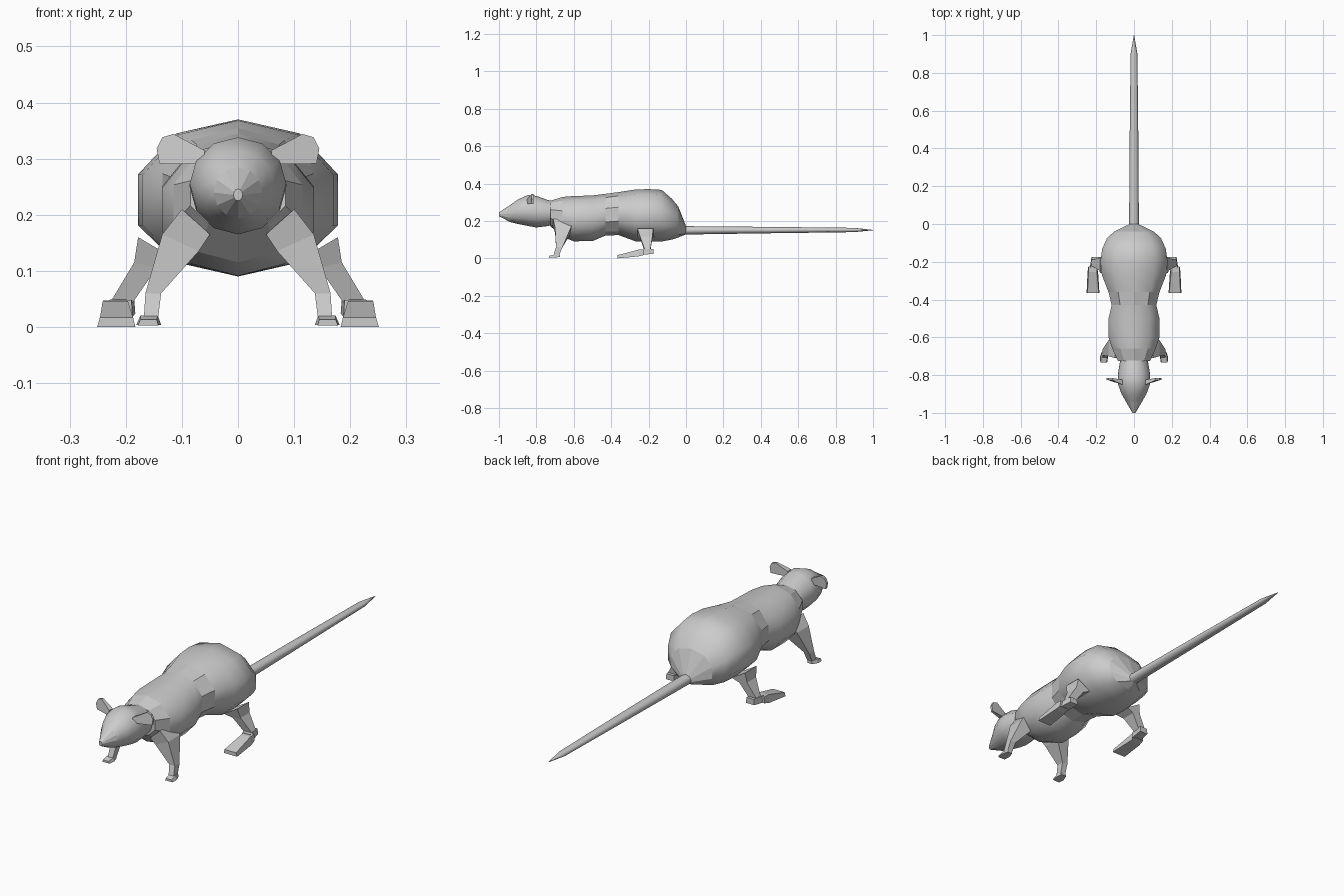
import bpy, bmesh, math

if "Cube" in bpy.data.objects:
    bpy.data.objects.remove(bpy.data.objects["Cube"])

# Half cross-section of the trunk (x, z), mirrored to a ten-sided ring
HALF = [(0, 1), (.62, .82), (1, .3), (1, -.35), (.62, -.82), (0, -1)]
TRUNK = HALF + [(-x, z) for x, z in reversed(HALF[1:-1])]


def ngon(n):
    return [(math.sin(2 * math.pi * i / n), math.cos(2 * math.pi * i / n)) for i in range(n)]


def loft(name, rings, flat_bands=(), smooth=True, mirror=False):
    """Skin consecutive rings of points and cap both ends."""
    bm = bmesh.new()
    vs = [[bm.verts.new(p) for p in r] for r in rings]
    n = len(vs[0])
    for k, (a, b) in enumerate(zip(vs, vs[1:])):
        for i in range(n):
            f = bm.faces.new((a[i], a[(i + 1) % n], b[(i + 1) % n], b[i]))
            f.smooth = smooth and k not in flat_bands
    bm.faces.new(vs[0])
    bm.faces.new(vs[-1])
    bmesh.ops.recalc_face_normals(bm, faces=bm.faces)
    me = bpy.data.meshes.new(name)
    bm.to_mesh(me)
    bm.free()
    ob = bpy.data.objects.new(name, me)
    bpy.context.collection.objects.link(ob)
    if mirror:
        ob.modifiers.new("mirror", 'MIRROR')
    return ob


def along_y(section, stations):
    """Rings across y from (y, half width, bottom z, top z)."""
    return [[(x * w, y, (lo + hi) / 2 + z * (hi - lo) / 2) for x, z in section]
            for y, w, lo, hi in stations]


def level(x0, x1, y0, y1, z0, z1):
    """Leg ring: z0 on the inner side, z1 on the outer side."""
    return [(x0, y0, z0), (x1, y0, z1), (x1, y1, z1), (x0, y1, z0)]


def upright(y, x0, x1, t0, t1, z0, z1):
    """Foot ring: bottom width x0..x1, top width t0..t1."""
    return [(x0, y, z0), (x1, y, z0), (t1, y, z1), (t0, y, z1)]


# Trunk: smooth hips and chest with faceted waist and neck bands
loft("body", along_y(TRUNK, [
    (0, .022, .128, .172), (-.04, .105, .112, .275), (-.075, .143, .1, .318),
    (-.13, .168, .09, .366), (-.2, .178, .09, .37), (-.27, .17, .091, .368),
    (-.36, .135, .124, .354), (-.43, .118, .122, .345), (-.5, .135, .092, .336),
    (-.6, .135, .091, .333), (-.66, .115, .115, .328), (-.725, .085, .172, .308)]),
    flat_bands=(0, 6, 10))

# Head with faceted pointed snout
loft("head", along_y(ngon(12), [
    (-.70, .068, .185, .305), (-.74, .076, .172, .312), (-.80, .086, .165, .334),
    (-.845, .086, .173, .338), (-.90, .066, .184, .314), (-.94, .043, .194, .285),
    (-1, .008, .225, .246)]), flat_bands=(5,))

# Tail
loft("tail", along_y(ngon(8), [
    (-.02, .026, .127, .172), (.45, .023, .134, .168), (.9, .018, .14, .163), (1, .001, .15, .152)]))

# Ears: thin cupped plates
EAR = [(.06, .29), (.06, .315), (.115, .344), (.135, .338), (.145, .318), (.14, .291)]
loft("ears", [
    [(x, -.815 - .01 * (x < .1), z) for x, z in EAR],
    [(x, -.826 - .025 * (x < .1), z) for x, z in EAR],
    ], smooth=False, mirror=True)

# Front legs and paws
loft("front_legs", [
    level(.05, .10, -.71, -.60, .165, .21), level(.07, .135, -.70, -.615, .135, .165),
    level(.137, .165, -.695, -.66, .06, .06), level(.143, .168, -.71, -.68, .012, .012)],
    smooth=False, mirror=True)
loft("front_paws", [
    upright(-.675, .145, .170, .147, .167, .007, .02),
    upright(-.705, .137, .181, .143, .174, .004, .02),
    upright(-.732, .142, .178, .145, .174, .003, .013)], smooth=False, mirror=True)

# Hind legs, heels and long feet
loft("hind_legs", [
    level(.11, .178, -.26, -.175, .12, .16), level(.145, .185, -.245, -.18, .105, .115),
    level(.19, .224, -.222, -.19, .04, .05)], smooth=False, mirror=True)
loft("heels", [
    upright(-.175, .183, .225, .185, .222, .024, .05),
    upright(-.24, .188, .235, .19, .23, .018, .048)], smooth=False, mirror=True)
loft("hind_feet", [
    upright(-.225, .196, .242, .198, .24, .018, .047),
    upright(-.255, .19, .246, .196, .241, .01, .046),
    upright(-.365, .183, .251, .187, .246, 0, .017)], smooth=False, mirror=True)
